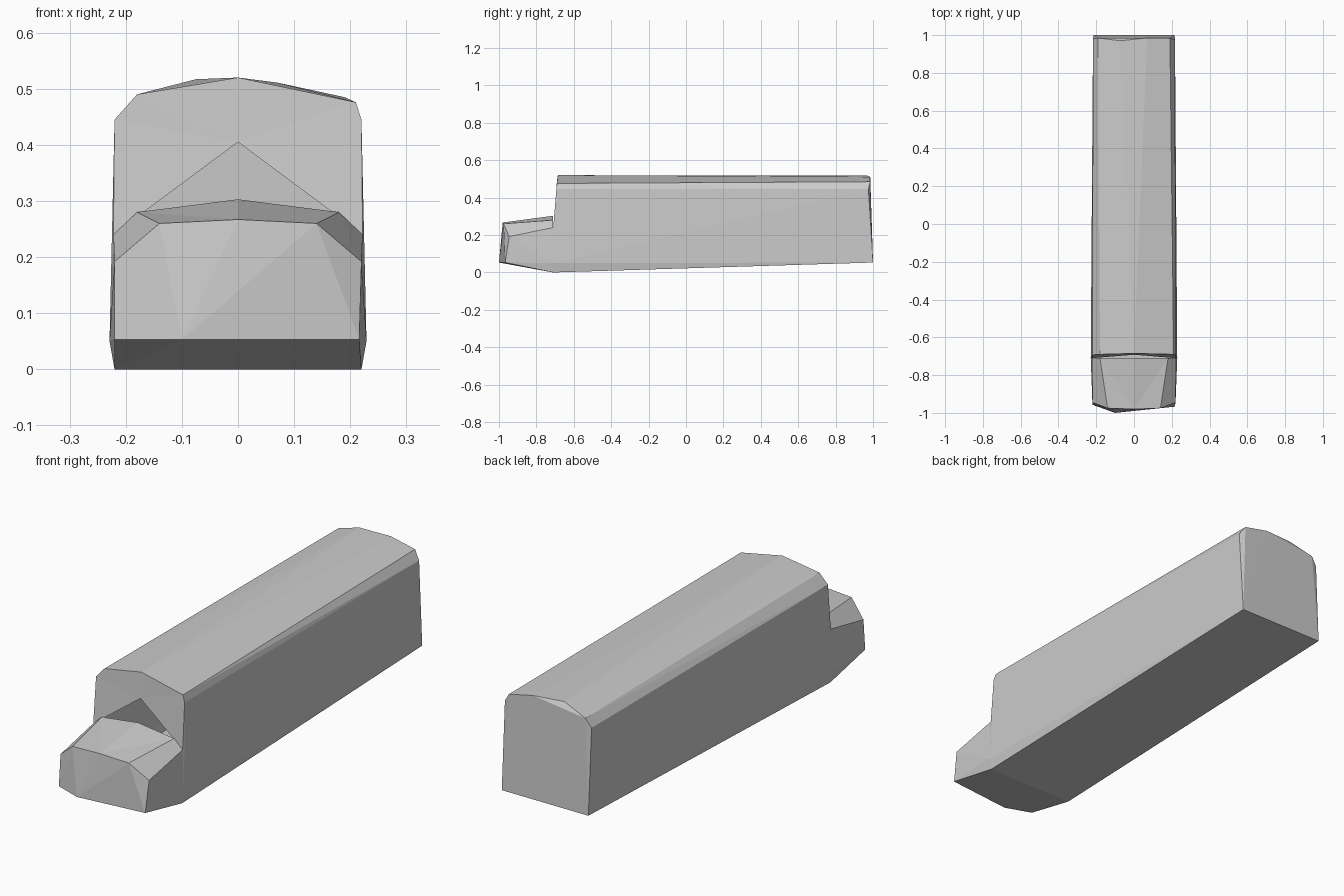
import bpy
import bmesh
from mathutils import Vector

if "Cube" in bpy.data.objects:
    bpy.data.objects.remove(bpy.data.objects["Cube"], do_unlink=True)

paint = bpy.data.materials.new("plain grey")
paint.use_nodes = True
grey = (0.6, 0.6, 0.6, 1)
paint.diffuse_color = grey
paint.node_tree.nodes["Principled BSDF"].inputs["Base Color"].default_value = grey


def mirrored(points):
    return points + [(-x, y, z) for x, y, z in points if x]


def hull(points):
    """Convex shell around a few outline points."""
    bm = bmesh.new()
    for p in points:
        bm.verts.new(p)
    bmesh.ops.convex_hull(bm, input=bm.verts[:])
    loose = [v for v in bm.verts if not v.link_faces]
    bmesh.ops.delete(bm, geom=loose, context="VERTS")
    bm.normal_update()
    return bm


def finish(bm, name):
    bmesh.ops.recalc_face_normals(bm, faces=bm.faces[:])
    mesh = bpy.data.meshes.new(name)
    bm.to_mesh(mesh)
    bm.free()
    mesh.materials.append(paint)
    bpy.context.collection.objects.link(bpy.data.objects.new(name, mesh))


# Shared outlines
cowl_y = -0.71
crown = (0, cowl_y, 0.303)
cowl_top = [(-0.222, cowl_y, 0.24), (-0.18, cowl_y, 0.28), crown,
            (0.18, cowl_y, 0.28), (0.222, cowl_y, 0.24)]
sill = mirrored([(0.22, cowl_y, 0), (0.229, cowl_y, 0.05)])
roof_front = [(0.22, -0.693, 0.445), (0.21, -0.69, 0.476), (0, -0.685, 0.52),
              (-0.18, -0.69, 0.49), (-0.22, -0.693, 0.445)]
roof_back = [(0.217, 0.975, 0.445), (0.19, 0.985, 0.485), (0.07, 0.985, 0.511),
             (-0.075, 0.97, 0.517), (-0.19, 0.985, 0.478), (-0.217, 0.98, 0.44)]

# Long body, with its front wall replaced by a shallow dished fan
body = hull(sill + cowl_top + roof_front + roof_back
            + mirrored([(0.215, 1, 0.053)]))
front_wall = [f for f in body.faces if f.normal.y < -0.8]
bmesh.ops.delete(body, geom=front_wall, context="FACES")
rim = [e for e in body.edges if e.is_boundary]
centre = body.verts.new((0, -0.692, 0.405))
for edge in rim:
    a, b = edge.verts
    if max(a.co.z, b.co.z) > 0.2 and min(a.co.z, b.co.z) > 0.2:
        body.faces.new((a, b, centre))
finish(body, "body")

# Hood, open where it meets the body
nose = mirrored([(0, -0.98, 0.267), (0.14, -0.975, 0.26), (0.22, -0.945, 0.192)])
nose += [(-0.22, -0.957, 0.053), (-0.1, -1, 0.053), (0.216, -0.967, 0.053)]
hood = hull(sill + cowl_top + nose)
inner = [f for f in hood.faces if f.normal.y > 0.9]
bmesh.ops.delete(hood, geom=inner, context="FACES")


# Turn the two top creases so they run from the nose to the cowl corners
def is_crease(edge):
    for a, b in (edge.verts, reversed(edge.verts)):
        if (a.co - Vector(crown)).length < 0.001 and abs(abs(b.co.x) - 0.14) < 0.001:
            return True
    return False


creases = [e for e in hood.edges if is_crease(e)]
bmesh.ops.rotate_edges(hood, edges=creases, use_ccw=False)
finish(hood, "hood")
